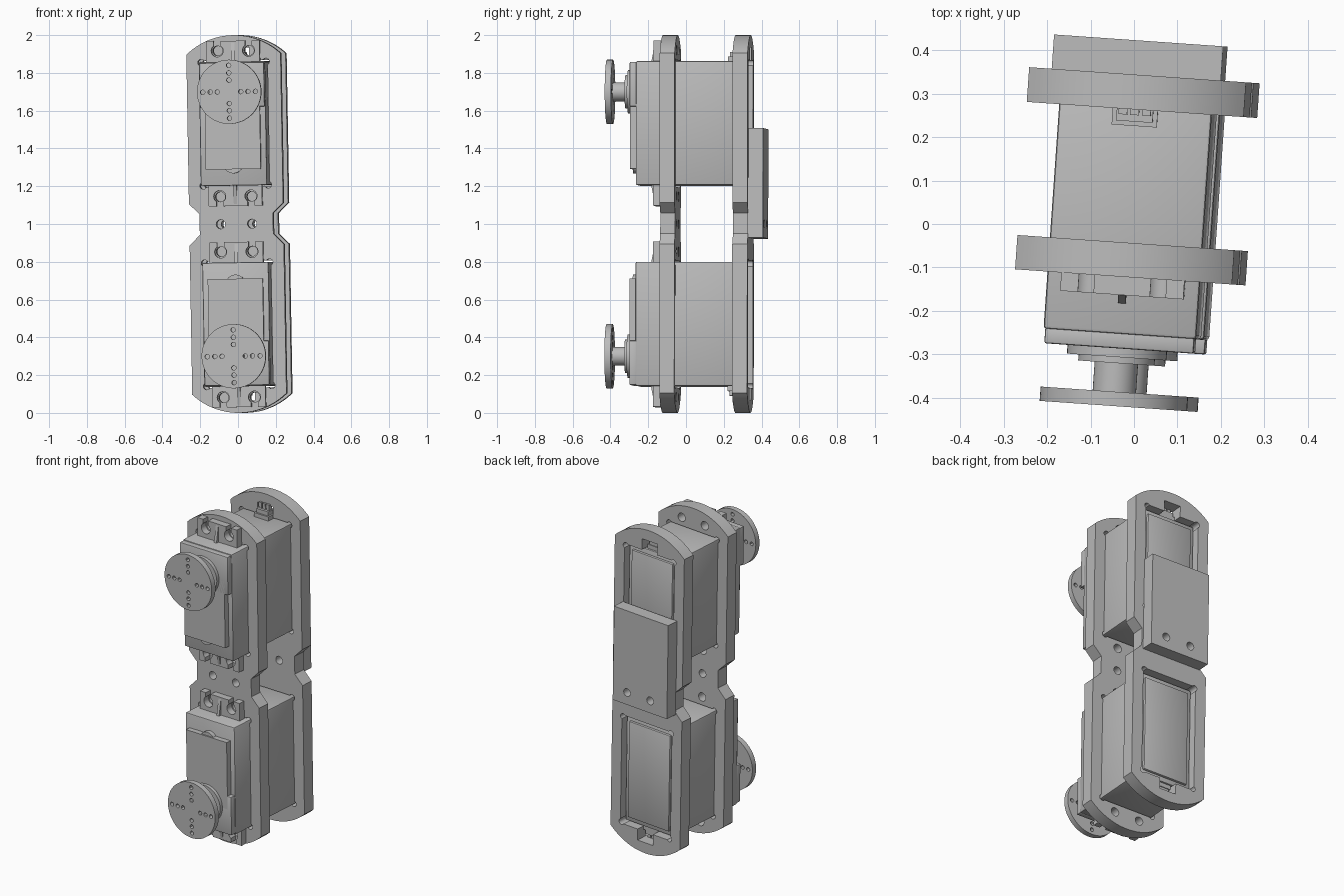
import bpy, bmesh
from math import pi, sin, cos, asin, radians
from mathutils import Matrix, Vector

if "Cube" in bpy.data.objects:
    bpy.data.objects.remove(bpy.data.objects["Cube"], do_unlink=True)

grey = bpy.data.materials.new("plain grey")
grey.use_nodes = True
grey.diffuse_color = (0.5, 0.5, 0.5, 1)
grey.node_tree.nodes["Principled BSDF"].inputs["Base Color"].default_value = (0.5, 0.5, 0.5, 1)
parts = []


# ---- helpers: each shape is added to a bmesh ----
def add_box(bm, x, y, z):
    """Box from three (low, high) ranges."""
    mid = Vector([(a + b) / 2 for a, b in (x, y, z)])
    size = [abs(b - a) for a, b in (x, y, z)] + [1]
    bmesh.ops.create_cube(bm, size=1, matrix=Matrix.Translation(mid) @ Matrix.Diagonal(size))


def add_rod(bm, x, z, r, y, segs=32):
    """Cylinder along y."""
    m = Matrix.Translation((x, (y[0] + y[1]) / 2, z)) @ Matrix.Rotation(pi / 2, 4, 'X')
    bmesh.ops.create_cone(bm, cap_ends=True, segments=segs, radius1=r, radius2=r,
                          depth=y[1] - y[0], matrix=m)


def add_prism(bm, points, shift):
    """Flat polygon extruded along a vector."""
    face = bm.faces.new([bm.verts.new(p) for p in points])
    new = bmesh.ops.extrude_face_region(bm, geom=[face])["geom"]
    bmesh.ops.translate(bm, vec=shift, verts=[v for v in new if isinstance(v, bmesh.types.BMVert)])


def make(name, bm, bevel=0):
    bmesh.ops.recalc_face_normals(bm, faces=bm.faces)
    if bevel:
        bmesh.ops.bevel(bm, geom=bm.edges[:], offset=bevel, segments=2, profile=0.5, affect='EDGES')
    mesh = bpy.data.meshes.new(name)
    bm.to_mesh(mesh)
    bm.free()
    mesh.materials.append(grey)
    ob = bpy.data.objects.new(name, mesh)
    bpy.context.collection.objects.link(ob)
    parts.append(ob)
    return ob


def cut(ob, cutter_bm):
    """Subtract the cutter shapes and keep the finished mesh."""
    cutter = make("cutter", cutter_bm)
    parts.remove(cutter)
    cutter.hide_render = True
    mod = ob.modifiers.new("cut", 'BOOLEAN')
    mod.operation, mod.solver, mod.object, mod.use_self = 'DIFFERENCE', 'EXACT', cutter, True
    dg = bpy.context.evaluated_depsgraph_get()
    mesh = bpy.data.meshes.new_from_object(ob.evaluated_get(dg))
    ob.modifiers.clear()
    ob.data = mesh
    bpy.data.objects.remove(cutter, do_unlink=True)


def flip(s, z):
    """Height z on the upper unit, mirrored for the lower unit."""
    return 1 + s * (z - 1)


def span(s, a, b):
    return tuple(sorted((flip(s, a), flip(s, b))))


# ---- front and back plates: rounded ends, narrow waist ----
HALF, R = 0.25, 0.3625
SCREW_X = 0.083


def plate(name, y0, y1, back):
    sweep = asin(HALF / R)
    right = [(0.195, 1.055), (HALF, 1.11)]
    arc = [(R * sin(a), 2 - R + R * cos(a)) for a in [sweep * (1 - i / 12) for i in range(25)]]
    upper = right + arc + [(-x, z) for x, z in reversed(right)]
    outline = upper + [(x, 2 - z) for x, z in reversed(upper)]
    bm = bmesh.new()
    add_prism(bm, [(x, y0, z) for x, z in outline], (0, y1 - y0, 0))
    ob = make(name, bm)
    through = (y0 - 0.05, y1 + 0.05)
    holes = bmesh.new()
    for x in (-SCREW_X, SCREW_X):
        add_rod(holes, x, 1, 0.024, through)
    for s in (1, -1):
        add_box(holes, (-0.18, 0.18), through, span(s, 1.195, 1.867))
        for x in (-0.172, 0.172):
            for z in (1.205, 1.857):
                add_rod(holes, x, flip(s, z), 0.018, through, 16)
        if back:
            add_box(holes, (-0.055, 0.055), through, span(s, 1.85, 1.935))
        else:
            for x in (-SCREW_X, SCREW_X):
                for z in (1.145, 1.918):
                    add_rod(holes, x, flip(s, z), 0.026, through, 24)
    cut(ob, holes)


plate("front_plate", -0.123, -0.044, False)
plate("back_plate", 0.263, 0.343, True)

# ---- rear mounting block with two screw holes ----
bm = bmesh.new()
add_box(bm, (-0.205, 0.185), (0.343, 0.422), (0.925, 1.505))
block = make("rear_block", bm)
holes = bmesh.new()
for x in (-SCREW_X, SCREW_X):
    add_rod(holes, x, 1, 0.024, (0.3, 0.5))
cut(block, holes)

# ---- two motor units, the lower one mirrored ----
for s, side in ((1, "upper"), (-1, "lower")):
    # case, lid and stepped front cover
    bm = bmesh.new()
    add_box(bm, (-0.176, 0.176), (-0.255, 0.305), span(s, 1.203, 1.86))
    make(side + "_motor_case", bm, 0.008)
    bm = bmesh.new()
    add_box(bm, (-0.148, 0.148), (0.3, 0.32), span(s, 1.235, 1.83))
    make(side + "_case_lid", bm, 0.006)
    bm = bmesh.new()
    add_box(bm, (-0.146, 0.146), (-0.288, -0.25), span(s, 1.29, 1.7))
    make(side + "_front_cover", bm)
    bm = bmesh.new()
    add_box(bm, (-0.172, 0.172), (-0.288, -0.25), span(s, 1.62, 1.855))
    make(side + "_gear_cover", bm, 0.005)
    bm = bmesh.new()
    add_rod(bm, 0, flip(s, 1.32), 0.052, (-0.28, -0.25))
    make(side + "_cover_post", bm)

    # shaft with stepped collar
    axis = flip(s, 1.7)
    bm = bmesh.new()
    for r, y0 in ((0.115, -0.308), (0.088, -0.322), (0.05, -0.392)):
        add_rod(bm, -0.006, axis, r, (y0, -0.28), 40)
    make(side + "_shaft", bm)

    # round horn with a cross of small holes
    bm = bmesh.new()
    add_rod(bm, -0.006, axis, 0.17, (-0.421, -0.388), 64)
    horn = make(side + "_horn", bm)
    holes = bmesh.new()
    for d in (0.062, 0.1, 0.14):
        for dx, dz in ((d, 0), (-d, 0), (0, d), (0, -d)):
            add_rod(holes, dx - 0.006, axis + dz, 0.012, (-0.45, -0.35), 12)
    cut(horn, holes)

    # slotted mounting tabs with a wedge rib
    for end, z0, z1 in (("outer", 1.855, 1.97), ("inner", 1.21, 1.095)):
        d = 1 if z1 > z0 else -1
        bm = bmesh.new()
        add_box(bm, (-0.142, 0.142), (-0.165, -0.123), span(s, z0, z1))
        tab = make(f"{side}_{end}_tab", bm)
        slots = bmesh.new()
        hole_z = z0 + d * 0.063
        for x in (-SCREW_X, SCREW_X):
            add_rod(slots, x, flip(s, hole_z), 0.032, (-0.2, -0.1), 24)
            add_box(slots, (x - 0.018, x + 0.018), (-0.2, -0.1), span(s, hole_z, z1 + d * 0.05))
        cut(tab, slots)
        bm = bmesh.new()
        wedge = ((-0.15, z0), (-0.185, z0), (-0.165, z1 - d * 0.01), (-0.15, z1 - d * 0.01))
        add_prism(bm, [(-0.009, y, flip(s, z)) for y, z in wedge], (0.018, 0, 0))
        make(f"{side}_{end}_tab_rib", bm)

    # cable plug with three wires
    bm = bmesh.new()
    add_box(bm, (-0.052, 0.052), (0.225, 0.295), span(s, 1.85, 1.885))
    add_box(bm, (-0.042, 0.042), (0.235, 0.29), span(s, 1.88, 1.91))
    for x in (-0.027, 0, 0.027):
        add_box(bm, (x - 0.01, x + 0.01), (0.25, 0.275), span(s, 1.9, 1.945))
    make(side + "_cable_plug", bm)

# ---- whole assembly stands slightly turned and leaning ----
pivot = Matrix.Translation((0, 0, 1))
lean = pivot @ Matrix.Rotation(radians(-4), 4, 'Z') @ Matrix.Rotation(radians(-1), 4, 'Y') @ pivot.inverted()
bpy.ops.object.select_all(action='DESELECT')
for ob in parts:
    ob.data.transform(lean)
    ob.select_set(True)
bpy.context.view_layer.objects.active = parts[0]
bpy.ops.object.shade_smooth_by_angle(angle=radians(30))
